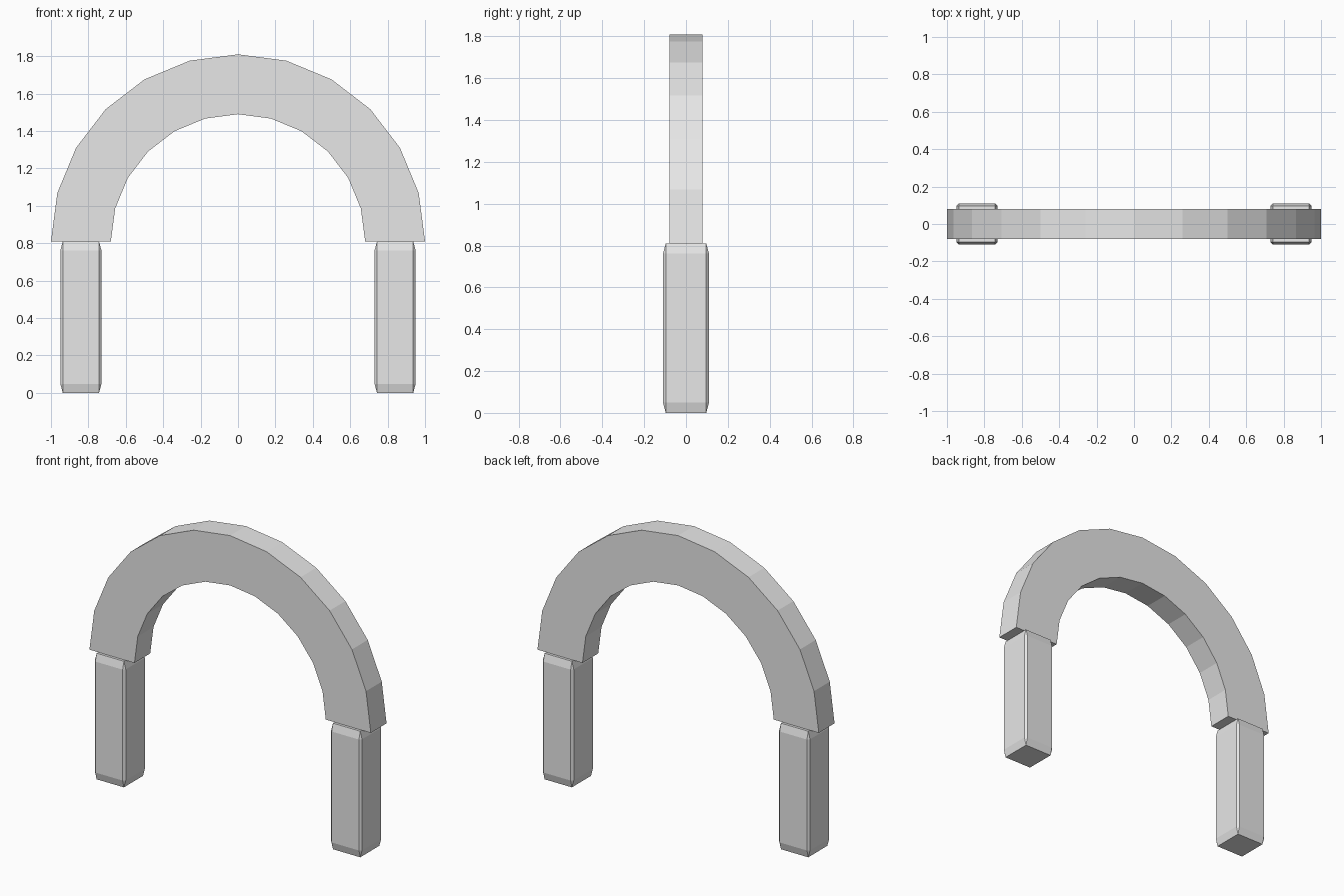
import bpy, bmesh, math

if "Cube" in bpy.data.objects:
    bpy.data.objects.remove(bpy.data.objects["Cube"])

grey = bpy.data.materials.new("light grey")
grey.diffuse_color = (0.8, 0.8, 0.8, 1)
grey.use_nodes = True
grey.node_tree.nodes["Principled BSDF"].inputs["Base Color"].default_value = grey.diffuse_color

SPRING = 0.81           # height where the arch meets the posts
OUTER, INNER = 1.0, 0.68
HALF_DEPTH = 0.08
SEGMENTS = 12


def make_object(name, bm):
    bmesh.ops.recalc_face_normals(bm, faces=bm.faces)
    mesh = bpy.data.meshes.new(name)
    bm.to_mesh(mesh)
    bm.free()
    mesh.materials.append(grey)
    obj = bpy.data.objects.new(name, mesh)
    bpy.context.collection.objects.link(obj)
    return obj


# Arch: rectangular section swept over a faceted half circle
bm = bmesh.new()
rings = []
for i in range(SEGMENTS + 1):
    a = math.pi * i / SEGMENTS
    rings.append([bm.verts.new((r * math.cos(a), y, SPRING + r * math.sin(a)))
                  for r, y in ((OUTER, -HALF_DEPTH), (OUTER, HALF_DEPTH),
                               (INNER, HALF_DEPTH), (INNER, -HALF_DEPTH))])
for r0, r1 in zip(rings, rings[1:]):
    for j in range(4):
        k = (j + 1) % 4
        bm.faces.new((r0[j], r0[k], r1[k], r1[j]))
bm.faces.new(rings[0])
bm.faces.new(rings[-1])
make_object("arch", bm)

# Posts: chamfered unit cubes stretched tall, so end chamfers are longer
for side, x in (("left", -0.84), ("right", 0.84)):
    bm = bmesh.new()
    bmesh.ops.create_cube(bm, size=1)
    bmesh.ops.bevel(bm, geom=bm.edges[:], offset=0.06, segments=1,
                    affect='EDGES')
    bmesh.ops.scale(bm, vec=(0.22, 0.22, SPRING), verts=bm.verts)
    bmesh.ops.translate(bm, vec=(x, 0, SPRING / 2), verts=bm.verts)
    make_object(side + "_post", bm)
